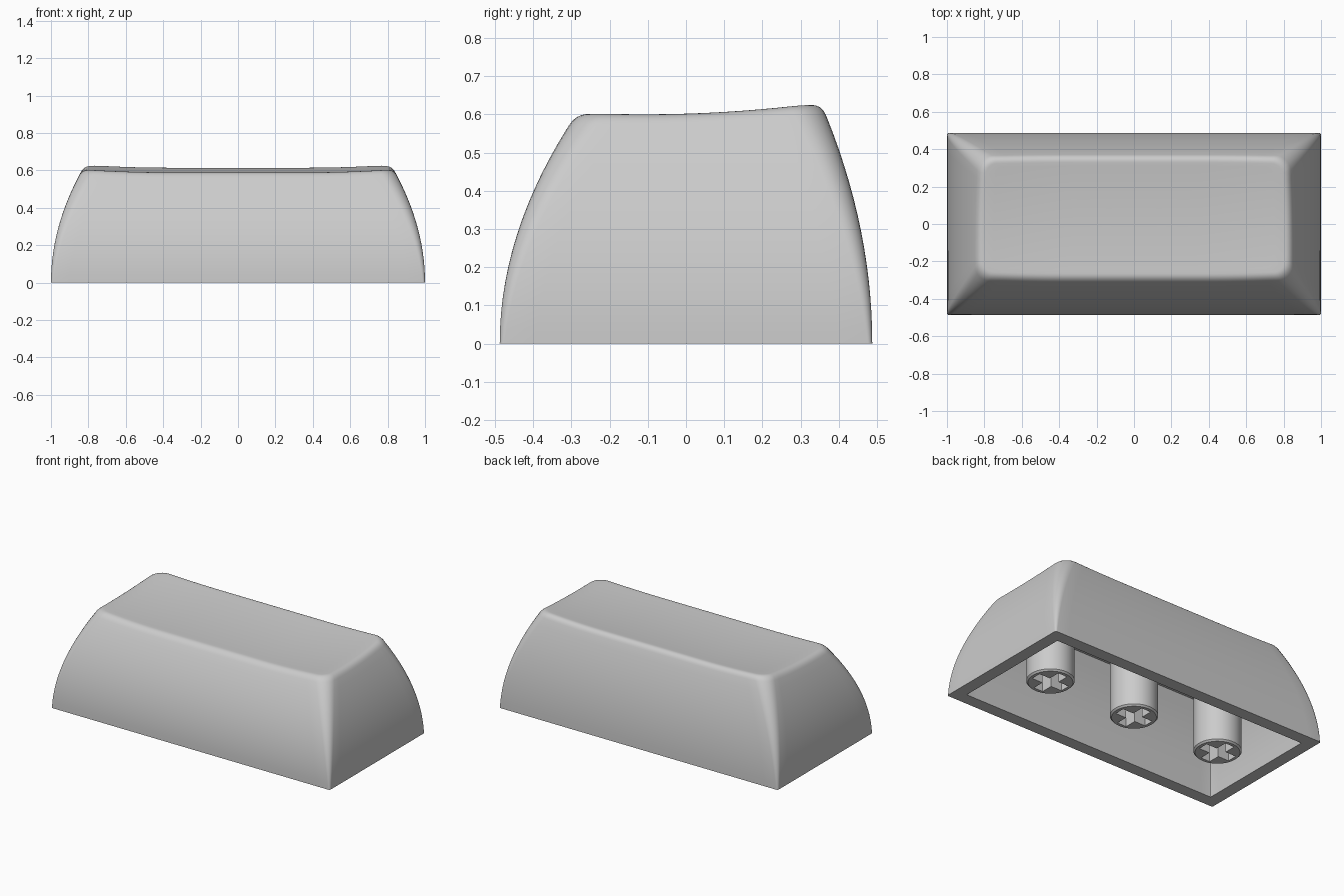
import bpy, bmesh
from math import sin, cos, pi, radians
from mathutils import Vector

if "Cube" in bpy.data.objects:
    bpy.data.objects.remove(bpy.data.objects["Cube"])

grey = bpy.data.materials.new("matte grey")
grey.use_nodes = True
grey.diffuse_color = (0.6, 0.6, 0.6, 1)
grey.node_tree.nodes["Principled BSDF"].inputs["Base Color"].default_value = (0.6, 0.6, 0.6, 1)

WALL, CEILING, EDGE = 0.08, 0.5, 0.03
ARC, LONG, SHORT = 7, 24, 12


def loft(name, loops, cap_first=True):
    """Skin a list of closed loops and cap both ends."""
    bm = bmesh.new()
    rows = [[bm.verts.new(p) for p in loop] for loop in loops]
    n = len(rows[0])
    for a, b in zip(rows, rows[1:]):
        for i in range(n):
            j = (i + 1) % n
            bm.faces.new((a[i], a[j], b[j], b[i]))
    bm.faces.new(rows[0])
    bm.faces.new(rows[-1])
    bmesh.ops.recalc_face_normals(bm, faces=bm.faces)
    mesh = bpy.data.meshes.new(name)
    bm.to_mesh(mesh)
    bm.free()
    obj = bpy.data.objects.new(name, mesh)
    bpy.context.collection.objects.link(obj)
    mesh.materials.append(grey)
    return obj


def smooth(obj):
    bpy.ops.object.select_all(action="DESELECT")
    obj.select_set(True)
    bpy.context.view_layer.objects.active = obj
    bpy.ops.object.shade_smooth_by_angle(angle=radians(32))


def top_height(x, y):
    """Scooped top: dips front to back and rises toward both ends."""
    t = min(max((abs(x) - 0.35) / 0.47, 0), 1)
    return 0.585 + 0.147 * (y + 0.11) ** 2 + 0.016 * t * t


def outline(k, z, inset=0):
    """Point k of the rounded rectangle that the body has at height z."""
    q = (z / 0.6) ** 2
    hx = 1 - 0.165 * q - inset
    front = -0.4875 + 0.2 * q + inset
    back = 0.4875 - 0.122 * q - inset
    r = max(0.012 + 0.07 * z / 0.6 - inset, 0.004)

    def corner(c, step):
        sx, sy = ((1, 1), (-1, 1), (-1, -1), (1, -1))[c % 4]
        a = (c + step / (ARC - 1)) * pi / 2
        cy = back - r if sy > 0 else front + r
        return Vector((sx * (hx - r) + r * cos(a), cy + r * sin(a), z))

    c, step = k
    if step < ARC:
        return corner(c, step)
    count = LONG if c % 2 == 0 else SHORT
    return corner(c, ARC - 1).lerp(corner(c + 1, 0), (step - ARC + 1) / count)


keys = [(c, s) for c in range(4)
        for s in range(ARC + (LONG if c % 2 == 0 else SHORT) - 1)]


def edge_height(k):
    z = 0.6
    for _ in range(5):
        p = outline(k, z)
        z = top_height(p.x, p.y)
    return z


rim = {k: edge_height(k) for k in keys}

# Inner cavity, from the ceiling down to the open bottom
loops = [[outline(k, CEILING * (1 - i / 8), WALL) for k in keys] for i in range(9)]

# Curved outer walls
loops += [[outline(k, (rim[k] - EDGE) * i / 14) for k in keys] for i in range(15)]

# Rounded edge between the walls and the top
inner = []
for k in keys:
    p = outline(k, rim[k], EDGE)
    inner.append(Vector((p.x, p.y, top_height(p.x, p.y))))
for i in range(1, 7):
    t = i / 6
    loops.append([outline(k, rim[k] - EDGE).lerp(outline(k, rim[k]), t)
                  .lerp(outline(k, rim[k]).lerp(c, t), t)
                  for k, c in zip(keys, inner)])

# Scooped top surface, closing toward the middle
for i in range(1, 16):
    s = 1 - i / 15.2
    ring = []
    for p in inner:
        x, y = p.x * s, 0.038 + (p.y - 0.038) * s
        ring.append(Vector((x, y, top_height(x, y))))
    loops.append(ring)

smooth(loft("cap_shell", loops))


# Three round stems with a cross-shaped socket
def circle(x, r, z, n=48):
    return [(x + r * cos(2 * pi * i / n), r * sin(2 * pi * i / n), z) for i in range(n)]


def cross(x, arm, half, z):
    quarter = [(arm, -half), (arm, half), (half, half)]
    points = []
    for _ in range(4):
        points += [(x + px, py, z) for px, py in quarter]
        quarter = [(-py, px) for px, py in quarter]
    return points


for name, x in (("right_stem", -0.63), ("middle_stem", 0), ("left_stem", 0.63)):
    stem = loft(name, [circle(x, 0.13, 0.01), circle(x, 0.14, 0.02), circle(x, 0.14, 0.53)])
    cutter = loft(name + "_socket_cutter", [cross(x, 0.11, 0.033, -0.05), cross(x, 0.11, 0.033, 0.22)])
    cut = stem.modifiers.new("socket", "BOOLEAN")
    cut.operation, cut.solver, cut.object = "DIFFERENCE", "EXACT", cutter
    bpy.context.view_layer.update()
    bpy.ops.object.select_all(action="DESELECT")
    stem.select_set(True)
    bpy.context.view_layer.objects.active = stem
    bpy.ops.object.modifier_apply(modifier="socket")
    bpy.data.objects.remove(cutter)
    smooth(stem)
